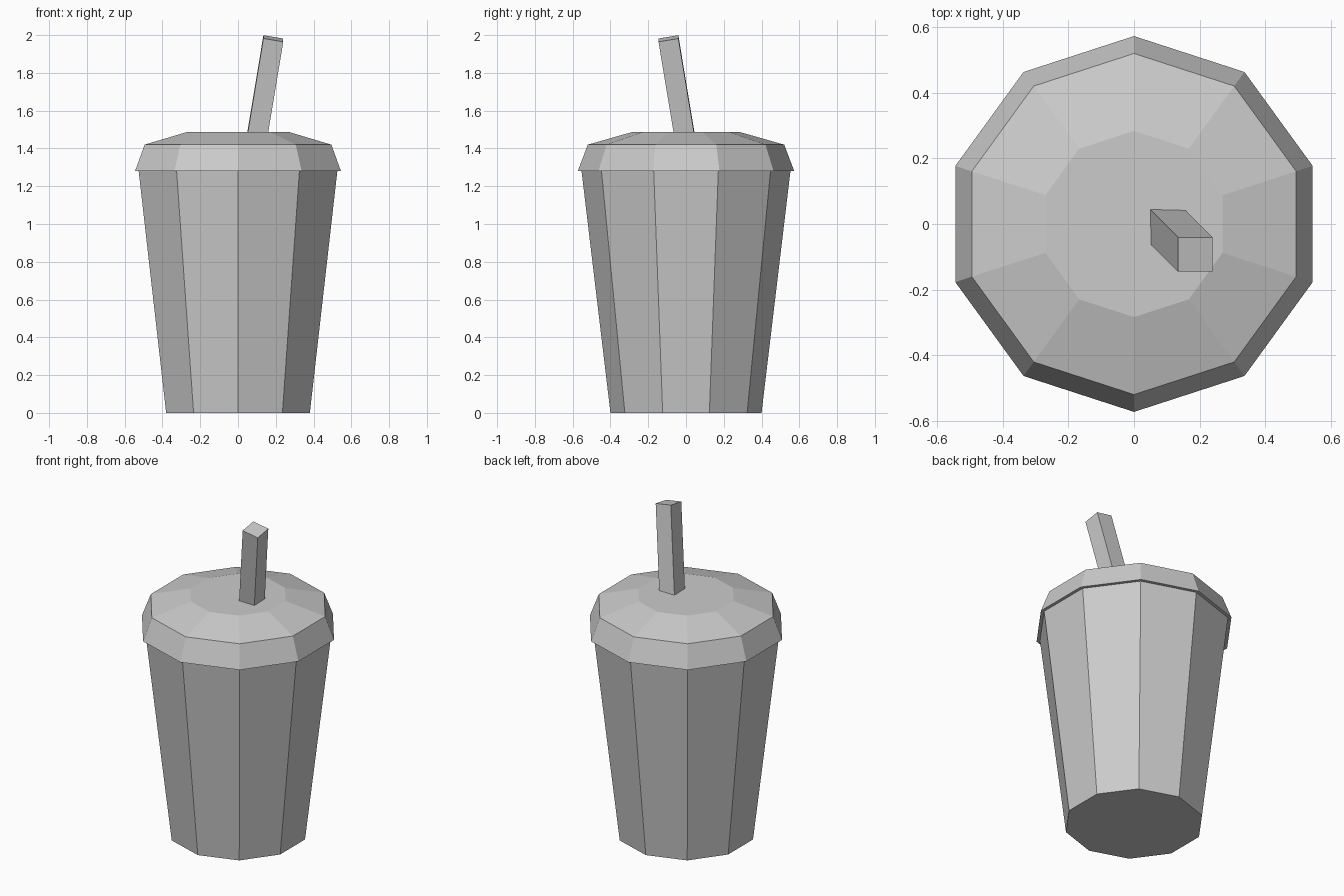
import bpy
import bmesh
import math
from mathutils import Vector

cube = bpy.data.objects.get("Cube")
if cube:
    bpy.data.objects.remove(cube, do_unlink=True)

SIDES = 10

grey = bpy.data.materials.new("plain_grey")
grey.use_nodes = True
colour = (0.6, 0.6, 0.6, 1)
grey.diffuse_color = colour
grey.node_tree.nodes["Principled BSDF"].inputs["Base Color"].default_value = colour


def loft(name, rings):
    """Closed flat-shaded solid through rings of points, capped at both ends."""
    bm = bmesh.new()
    loops = [[bm.verts.new(p) for p in ring] for ring in rings]
    n = len(loops[0])
    for low, high in zip(loops, loops[1:]):
        for i in range(n):
            j = (i + 1) % n
            bm.faces.new((low[i], low[j], high[j], high[i]))
    bm.faces.new(loops[0])
    bm.faces.new(loops[-1])
    bmesh.ops.recalc_face_normals(bm, faces=bm.faces)
    mesh = bpy.data.meshes.new(name)
    bm.to_mesh(mesh)
    bm.free()
    mesh.materials.append(grey)
    obj = bpy.data.objects.new(name, mesh)
    bpy.context.collection.objects.link(obj)
    return obj


def ring(radius, z):
    """Regular polygon with one corner pointing to the front."""
    angles = [math.tau * i / SIDES - math.pi / 2 for i in range(SIDES)]
    return [Vector((radius * math.cos(a), radius * math.sin(a), z)) for a in angles]


# Tapered cup
loft("cup", [ring(0.40, 0), ring(0.553, 1.28)])

# Lid with sloped rim and shallow shoulder
loft("lid", [ring(0.573, 1.28), ring(0.52, 1.42), ring(0.284, 1.487)])

# Square straw, leaning to the left and front, ends cut square to its axis
base = Vector((0.105, -0.011, 1.487))
tip = Vector((0.187, -0.093, 1.982))
axis = tip - base
half = 0.0525


def straw_end(centre):
    points = []
    for sx, sy in ((-1, -1), (1, -1), (1, 1), (-1, 1)):
        dx, dy = sx * half, sy * half
        dz = -(axis.x * dx + axis.y * dy) / axis.z
        points.append(centre + Vector((dx, dy, dz)))
    return points


loft("straw", [straw_end(base - axis * 0.1), straw_end(tip)])
